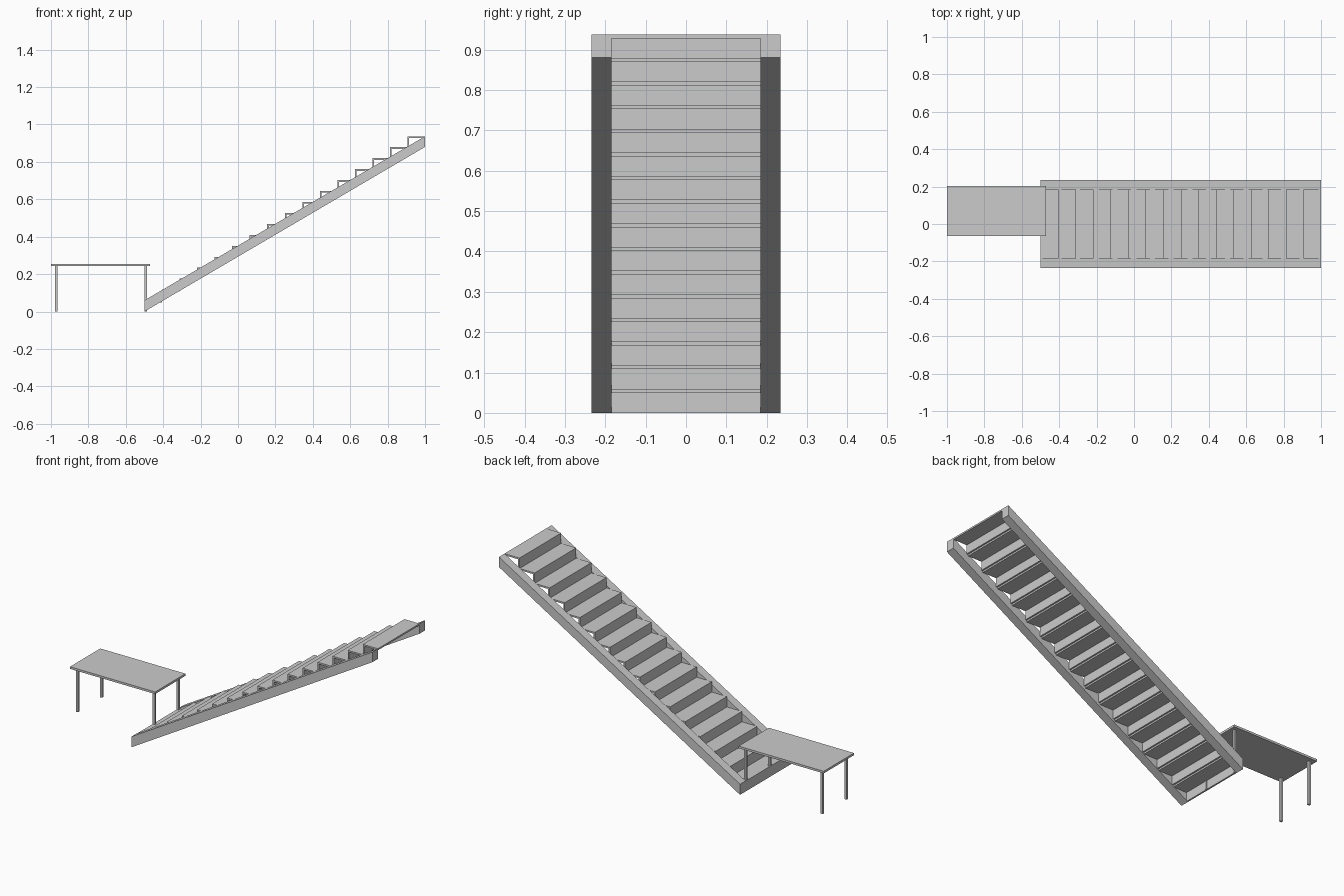
import bpy, bmesh

cube = bpy.data.objects.get("Cube")
if cube:
    bpy.data.objects.remove(cube)

grey = bpy.data.materials.new("light_grey")
grey.use_nodes = True
colour = (0.6, 0.6, 0.6, 1)
grey.diffuse_color = colour
grey.node_tree.nodes["Principled BSDF"].inputs["Base Color"].default_value = colour


def prism(name, outline, y0, y1):
    """Extrude an x-z outline from y0 to y1."""
    bm = bmesh.new()
    face = bm.faces.new([bm.verts.new((x, y0, z)) for x, z in outline])
    side = bmesh.ops.extrude_face_region(bm, geom=[face])["geom"]
    moved = [v for v in side if isinstance(v, bmesh.types.BMVert)]
    bmesh.ops.translate(bm, verts=moved, vec=(0, y1 - y0, 0))
    bmesh.ops.recalc_face_normals(bm, faces=bm.faces)
    mesh = bpy.data.meshes.new(name)
    bm.to_mesh(mesh)
    bm.free()
    mesh.materials.append(grey)
    obj = bpy.data.objects.new(name, mesh)
    bpy.context.collection.objects.link(obj)
    return obj


def box(name, x0, x1, y0, y1, z0, z1):
    return prism(name, [(x0, z0), (x1, z0), (x1, z1), (x0, z1)], y0, y1)


# Staircase dimensions
STEPS = 16
START, END, HEIGHT = -0.5, 1.0, 0.937
RUN, RISE = (END - START) / STEPS, HEIGHT / STEPS
INNER, OUTER = 0.185, 0.234
THICK = 0.009

# Sloping side stringers with vertical ends
slope = [(START, 0), (END, HEIGHT - 0.057), (END, HEIGHT), (START, 0.06)]
prism("left_stringer", slope, INNER, OUTER)
prism("right_stringer", slope, -OUTER, -INNER)

# Each step is one L-shaped board: riser in front, tread on top
for i in range(STEPS):
    x, z = START + i * RUN, i * RISE
    top = z + RISE
    outline = [(x, z), (x + THICK, z), (x + THICK, top - THICK),
               (x + RUN, top - THICK), (x + RUN, top), (x, top)]
    prism(f"step_{i + 1}", outline, -INNER, INNER)

# Table at the foot of the stairs
TABLE_TOP, TABLE_UNDER, LEG = 0.255, 0.243, 0.0065
box("table_top", -1, -0.47, -0.065, 0.204, TABLE_UNDER, TABLE_TOP)
for x_name, x in (("right", -0.972), ("left", -0.494)):
    for y_name, y in (("front", -0.037), ("back", 0.176)):
        box(f"table_leg_{y_name}_{x_name}", x - LEG, x + LEG,
            y - LEG, y + LEG, 0, TABLE_UNDER)
